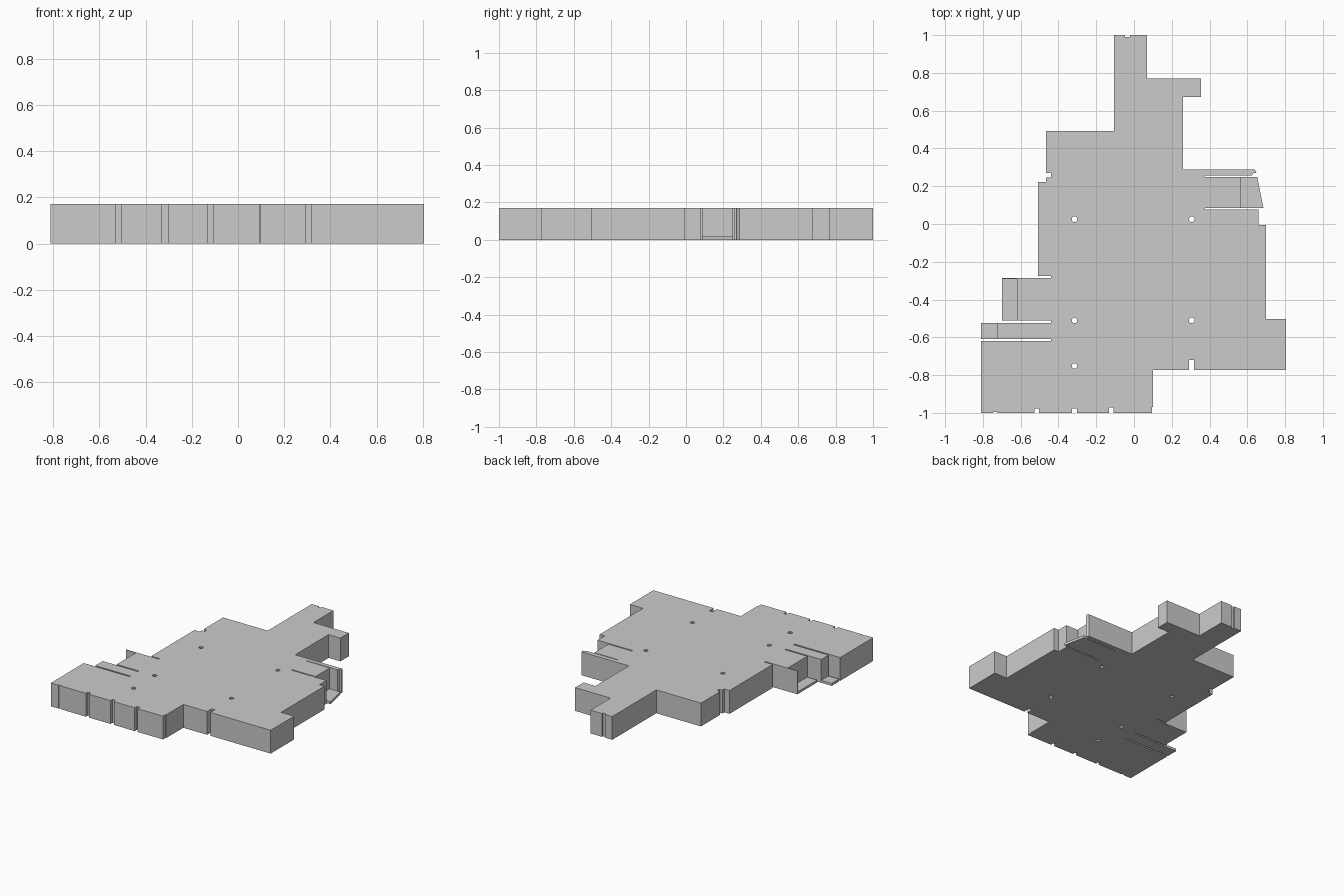
import bpy
from math import cos, sin, pi

if "Cube" in bpy.data.objects:
    bpy.data.objects.remove(bpy.data.objects["Cube"])

H = 0.17      # storey height
SLAB = 0.018  # balcony floor thickness


def extrude_plan(name, loops, height):
    """Extrude a filled 2D plan (first loop is the outline, the rest are holes)."""
    curve = bpy.data.curves.new(name, 'CURVE')
    curve.dimensions = '2D'
    curve.fill_mode = 'BOTH'
    curve.extrude = height / 2
    for loop in loops:
        s = curve.splines.new('POLY')
        s.points.add(len(loop) - 1)
        for p, (x, y) in zip(s.points, loop):
            p.co = (x, y, 0, 1)
        s.use_cyclic_u = True
        s.use_smooth = False
    ob = bpy.data.objects.new(name, curve)
    bpy.context.collection.objects.link(ob)
    ob.location.z = height / 2
    bpy.ops.object.select_all(action='DESELECT')
    ob.select_set(True)
    bpy.context.view_layer.objects.active = ob
    bpy.ops.object.convert(target='MESH')
    return bpy.context.object


def notch(x, y, w, d):
    """Rectangular notch in a front edge, travelling right to left."""
    return [(x + w/2, y), (x + w/2, y + d), (x - w/2, y + d), (x - w/2, y)]


def slot(x_edge_a, x_in, x_edge_b, y_a, y_b):
    """Narrow horizontal slot reaching in from a side edge."""
    return [(x_edge_a, y_a), (x_in, y_a), (x_in, y_b), (x_edge_b, y_b)]


def hole(x, y, r=0.0155, n=8):
    return [(x + r*cos((i + .5)*2*pi/n), y + r*sin((i + .5)*2*pi/n)) for i in range(n)]


def rect(x0, x1, y0, y1):
    return [(x0, y0), (x1, y0), (x1, y1), (x0, y1)]


# Main block outline, clockwise from the back left corner of the rear wing
rear = [(-.105, 1), (-.047, 1), (-.047, .99), (-.022, .99), (-.022, 1), (.07, 1),
        (.07, .77), (.355, .77), (.355, .673), (.26, .673), (.26, .288)]
right = [(.64, .288), (.648, .27), (.63, .27), (.625, .256)]
right += [(.375, .256), (.375, .25), (.565, .25)]
right += slot(.565, .375, .66, .086, .077)
right += [(.66, -.005), (.70, -.005), (.70, -.503), (.805, -.503), (.805, -.773)]
front = notch(.305, -.773, .026, .052)
front += [(.10, -.773), (.10, -.97), (.095, -.97), (.095, -1)]
for x, w, d in ((-.121, .024, .028), (-.315, .026, .022),
                (-.515, .024, .022), (-.735, .024, .006)):
    front += notch(x, -1, w, d)
left = [(-.81, -1)]
left += slot(-.81, -.44, -.725, -.62, -.608)
left += slot(-.725, -.44, -.62, -.523, -.512)
left += [(-.62, -.291), (-.70, -.291)]   # thin side wall of the balcony
left += slot(-.70, -.44, -.507, -.285, -.275)
left += [(-.507, .222), (-.465, .222), (-.465, .245), (-.44, .245), (-.44, .27),
         (-.465, .27), (-.465, .492), (-.105, .492)]

# Small column shafts through the block
columns = [(x, y) for x in (-.315, .305) for y in (.025, -.51)] + [(-.315, -.752)]
extrude_plan('building_storey', [rear + right + front + left] + [hole(x, y) for x, y in columns], H)

# Balcony floors
extrude_plan('right_balcony_floor', [[(.565, .086), (.685, .086), (.652, .25), (.565, .25)]], SLAB)
extrude_plan('left_balcony_floor_wide', [rect(-.70, -.62, -.512, -.291)], SLAB)
extrude_plan('left_balcony_floor_narrow', [rect(-.81, -.725, -.608, -.523)], SLAB)
